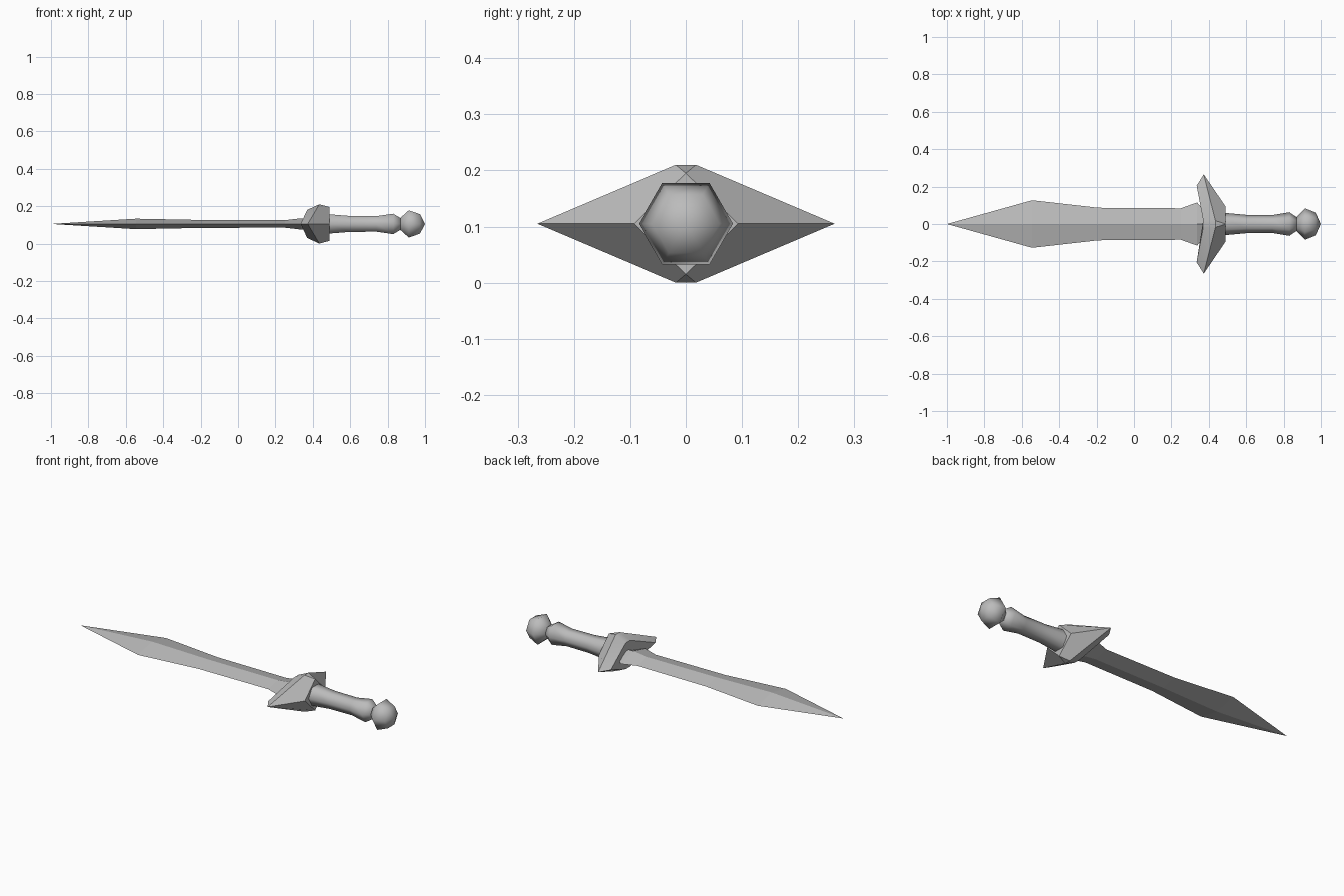
import bpy, bmesh, math

if "Cube" in bpy.data.objects:
    bpy.data.objects.remove(bpy.data.objects["Cube"], do_unlink=True)

MID = 0.105  # height of the sword's long axis

steel = bpy.data.materials.new("grey_steel")
steel.use_nodes = True
GREY = (0.5, 0.5, 0.5, 1)
steel.diffuse_color = GREY
steel.node_tree.nodes["Principled BSDF"].inputs["Base Color"].default_value = GREY


def loft(name, rings, smooth=None):
    """Skin a list of equal-length point rings, cap the ends, weld the points."""
    bm = bmesh.new()
    loops = [[bm.verts.new((x, y, z + MID)) for x, y, z in ring] for ring in rings]
    for a, b in zip(loops, loops[1:]):
        for i in range(len(a)):
            j = (i + 1) % len(a)
            bm.faces.new((a[i], a[j], b[j], b[i]))
    bm.faces.new(loops[0])
    bm.faces.new(loops[-1])
    bmesh.ops.remove_doubles(bm, verts=bm.verts, dist=0.0005)
    bmesh.ops.recalc_face_normals(bm, faces=bm.faces)
    mesh = bpy.data.meshes.new(name)
    bm.to_mesh(mesh)
    bm.free()
    mesh.materials.append(steel)
    obj = bpy.data.objects.new(name, mesh)
    bpy.context.collection.objects.link(obj)
    if smooth:
        bpy.ops.object.select_all(action="DESELECT")
        obj.select_set(True)
        bpy.context.view_layer.objects.active = obj
        bpy.ops.object.shade_smooth_by_angle(angle=math.radians(smooth))
    return obj


def diamond(x, w, h):
    return [(x, w, 0), (x, 0, h), (x, -w, 0), (x, 0, -h)]


def hexagon(x, r):
    return [(x, r * math.cos(k * math.pi / 3), r * math.sin(k * math.pi / 3)) for k in range(6)]


def guard_ring(wing_x, wing, x, flat, h):
    return [(wing_x, wing, 0), (x, flat, h), (x, -flat, h),
            (wing_x, -wing, 0), (x, -flat, -h), (x, flat, -h)]


# Blade: leaf-shaped, diamond section, flared at the root
loft("blade", [diamond(*s) for s in (
    (-1, 0, 0), (-0.545, 0.127, 0.028), (-0.19, 0.087, 0.021),
    (0.25, 0.084, 0.02), (0.337, 0.115, 0.03), (0.39, 0.06, 0.03))])

# Guard: wings swept towards the blade, diamond end at the grip
loft("guard", [guard_ring(*s) for s in (
    (0.335, 0.205, 0.37, 0.02, 0.075),
    (0.373, 0.265, 0.435, 0.018, 0.105),
    (0.49, 0.093, 0.49, 0, 0.09))], 35)

# Grip: six-sided, waisted, flared towards the pommel
loft("grip", [hexagon(*s) for s in (
    (0.48, 0.06), (0.6, 0.049), (0.74, 0.048), (0.83, 0.063), (0.872, 0.034))], 62)

# Pommel: six-sided faceted knob
loft("pommel", [hexagon(*s) for s in (
    (0.865, 0.034), (0.913, 0.084), (0.973, 0.06), (1, 0))], 62)
